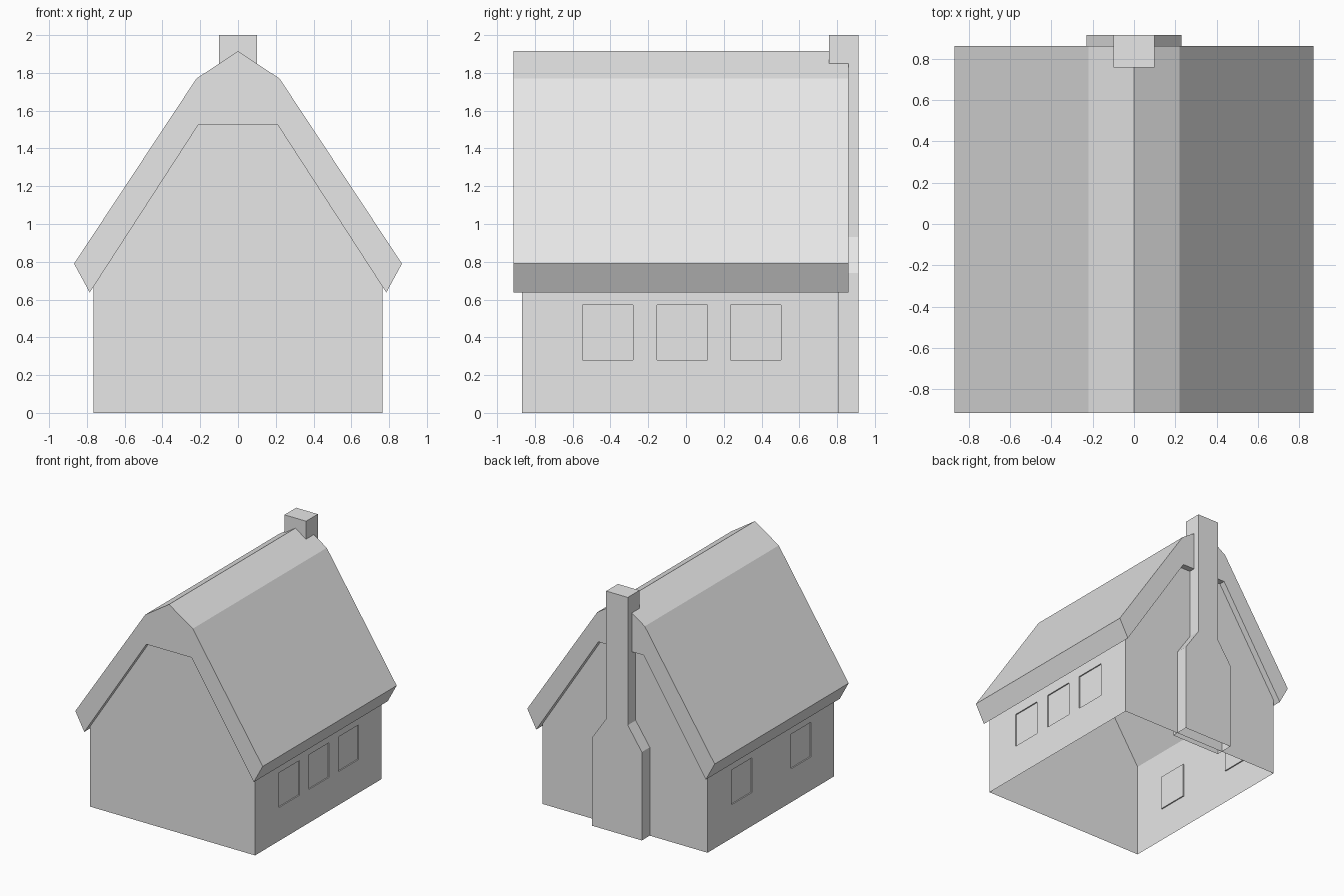
import bpy
import bmesh

cube = bpy.data.objects.get("Cube")
if cube:
    bpy.data.objects.remove(cube, do_unlink=True)

grey = bpy.data.materials.new("plain_grey")
grey.use_nodes = True
grey.diffuse_color = (0.8, 0.8, 0.8, 1)
grey.node_tree.nodes["Principled BSDF"].inputs["Base Color"].default_value = (0.8, 0.8, 0.8, 1)

FRONT, BACK = -0.867, 0.808      # gable wall planes
SIDE = 0.765                     # half width of the walls


def finish(name, bm):
    """Turn a bmesh into a grey flat-shaded object."""
    bmesh.ops.remove_doubles(bm, verts=bm.verts, dist=0.0005)
    bmesh.ops.recalc_face_normals(bm, faces=bm.faces)
    mesh = bpy.data.meshes.new(name)
    bm.to_mesh(mesh)
    bm.free()
    mesh.materials.append(grey)
    obj = bpy.data.objects.new(name, mesh)
    bpy.context.collection.objects.link(obj)
    return obj


def mirrored(half):
    """Close a right-hand outline (listed bottom to top) with its mirror image."""
    return half + [(-x, z) for x, z in reversed(half) if x > 0]


def prism(bm, outline, sections, keep=lambda a, b, i: True):
    """Sweep an x-z outline through y sections, capping both ends."""
    rings = [[bm.verts.new((x, y, z)) for x, z in outline] for y in sections]
    n = len(outline)
    for i, (near, far) in enumerate(zip(rings, rings[1:])):
        for j in range(n):
            k = (j + 1) % n
            if keep(outline[j], outline[k], i):
                bm.faces.new((near[j], near[k], far[k], far[j]))
    bm.faces.new(rings[0])
    bm.faces.new(rings[-1])


# House body: gables and ceiling, open underneath
bm = bmesh.new()
prism(bm, mirrored([(SIDE, 0), (SIDE, 0.8), (0.21, 1.65)]), (FRONT, BACK),
      lambda a, b, i: a[1] + b[1] > 0.9)
finish("house_body", bm)


# Long walls with shallow window recesses
def side_wall(name, side, centres):
    bm = bmesh.new()
    half = 0.134
    ys = sorted([FRONT, BACK] + [c + s * half for c in centres for s in (-1, 1)])
    zs = (0, 0.28, 0.57, 0.8)
    grid = [[bm.verts.new((side * SIDE, y, z)) for z in zs] for y in ys]
    panes = []
    for i in range(len(ys) - 1):
        for j in range(len(zs) - 1):
            face = bm.faces.new((grid[i][j], grid[i + 1][j],
                                 grid[i + 1][j + 1], grid[i][j + 1]))
            if i % 2 and j == 1:
                panes.append(face)
    result = bmesh.ops.extrude_discrete_faces(bm, faces=panes)
    for face in result["faces"]:
        bmesh.ops.translate(bm, verts=face.verts, vec=(-side * 0.01, 0, 0))
    finish(name, bm)


side_wall("left_wall", 1, (-0.415, -0.02, 0.37))
side_wall("right_wall", -1, (-0.43, 0.355))

# Roof: thick bent slab with overhangs, hollow over the rooms
outer = [(0.868, 0.79), (0.22, 1.77), (0, 1.915)]
inner = [(0.785, 0.637), (SIDE, 0.668), (0.21, 1.525)]
roof = mirrored(outer) + [(-x, z) for x, z in inner] + inner[::-1]
under = set(inner[1:] + [(-x, z) for x, z in inner[1:]])
bm = bmesh.new()
prism(bm, roof, (-0.913, FRONT, BACK, 0.86),
      lambda a, b, i: i != 1 or not (a in under and b in under))
finish("roof", bm)

# Chimney: broad base, sloping shoulders, narrow stack through the ridge
bm = bmesh.new()
prism(bm, mirrored([(0.23, 0), (0.23, 0.74), (0.1, 0.93), (0.1, 2)]), (0.758, 0.913),
      lambda a, b, i: a[1] + b[1] > 0)
finish("chimney", bm)
